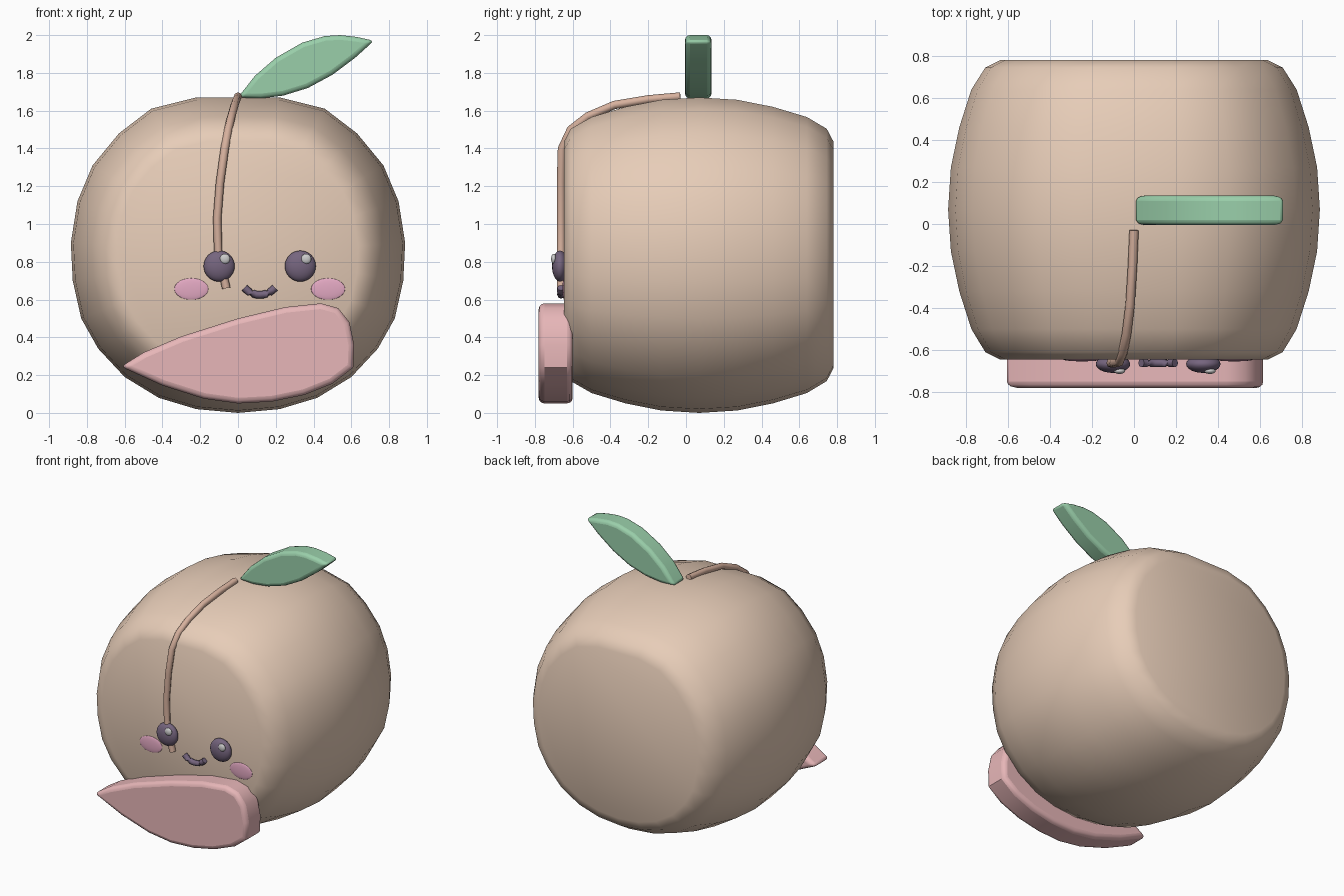
import bpy, bmesh, math
from mathutils import Vector

if "Cube" in bpy.data.objects:
    bpy.data.objects.remove(bpy.data.objects["Cube"])


def material(name, rgb):
    m = bpy.data.materials.new(name)
    m.diffuse_color = (*rgb, 1)
    m.use_nodes = True
    m.node_tree.nodes["Principled BSDF"].inputs["Base Color"].default_value = m.diffuse_color
    return m


SKIN = material("peach_skin", (0.80, 0.61, 0.48))
STEM = material("seam_brown", (0.68, 0.44, 0.34))
GREEN = material("leaf_green", (0.32, 0.62, 0.40))
PINK = material("petal_pink", (0.80, 0.47, 0.48))
BLUSH = material("blush_pink", (0.78, 0.40, 0.55))
DARK = material("dark_purple", (0.18, 0.13, 0.21))
WHITE = material("eye_glint", (0.8, 0.8, 0.8))


def finish(obj, mat, angle=40):
    obj.data.materials.append(mat)
    bpy.ops.object.select_all(action='DESELECT')
    obj.select_set(True)
    bpy.context.view_layer.objects.active = obj
    bpy.ops.object.shade_smooth_by_angle(angle=math.radians(angle))
    return obj


def loft(name, rings, mat, angle=40):
    """Skin consecutive point rings and close both ends."""
    bm = bmesh.new()
    loops = [[bm.verts.new(p) for p in ring] for ring in rings]
    n = len(loops[0])
    for a, b in zip(loops, loops[1:]):
        for i in range(n):
            j = (i + 1) % n
            bm.faces.new((a[i], a[j], b[j], b[i]))
    bm.faces.new(loops[0][::-1])
    bm.faces.new(loops[-1])
    bmesh.ops.recalc_face_normals(bm, faces=bm.faces)
    mesh = bpy.data.meshes.new(name)
    bm.to_mesh(mesh)
    bm.free()
    obj = bpy.data.objects.new(name, mesh)
    bpy.context.collection.objects.link(obj)
    return finish(obj, mat, angle)


def slab(name, outline, y0, y1, bevel, mat):
    """Outline in x/z extruded along y with softened rims."""
    obj = loft(name, [[(x, y, z) for x, z in outline] for y in (y0, y1)], mat)
    mod = obj.modifiers.new("soft_rim", 'BEVEL')
    mod.width = bevel
    mod.segments = 3
    mod.limit_method = 'ANGLE'
    mod.angle_limit = math.radians(50)
    return obj


def tube(name, points, radius, mat, sides=8):
    pts = [Vector(p) for p in points]
    rings = []
    for i, p in enumerate(pts):
        t = (pts[min(i + 1, len(pts) - 1)] - pts[max(i - 1, 0)]).normalized()
        u = t.cross(Vector((1, 0, 0)) if abs(t.x) < 0.9 else Vector((0, 1, 0))).normalized()
        v = t.cross(u)
        rings.append([p + radius * (math.cos(a) * u + math.sin(a) * v)
                      for a in (k * math.tau / sides for k in range(sides))])
    return loft(name, rings, mat, 50)


def ellipsoid(name, loc, scale, mat):
    bpy.ops.mesh.primitive_uv_sphere_add(segments=24, ring_count=16, location=loc)
    obj = bpy.context.object
    obj.name = name
    obj.scale = scale
    return finish(obj, mat, 60)


# Round body: one mirrored outline scaled along the depth
half = [(0.22, 1.67), (0.46, 1.61), (0.63, 1.48), (0.77, 1.31), (0.85, 1.12),
        (0.885, 0.90), (0.875, 0.70), (0.83, 0.50), (0.74, 0.34), (0.60, 0.19),
        (0.42, 0.08), (0.22, 0.02)]
outline = half + [(0, 0)] + [(-x, z) for x, z in reversed(half)]
profile = [(-0.645, 0.72), (-0.61, 0.80), (-0.50, 0.875), (-0.32, 0.94), (-0.13, 0.985),
           (0.07, 1.0), (0.27, 0.985), (0.46, 0.94), (0.64, 0.875), (0.745, 0.80), (0.78, 0.72)]
loft("body", [[(x * s, y, 0.84 + (z - 0.84) * s) for x, z in outline] for y, s in profile], SKIN, 50)

# Leaf on top
slab("leaf", [(0, 1.67), (0.09, 1.785), (0.20, 1.88), (0.34, 1.96), (0.46, 1.995), (0.54, 2.0),
              (0.63, 1.99), (0.72, 1.97), (0.62, 1.88), (0.50, 1.79), (0.37, 1.72),
              (0.24, 1.68), (0.12, 1.665)], -0.005, 0.135, 0.025, GREEN)

# Pink petal below the face
slab("front_petal", [(-0.62, 0.245), (-0.50, 0.32), (-0.30, 0.405), (0, 0.50), (0.25, 0.56),
                     (0.44, 0.58), (0.53, 0.555), (0.59, 0.48), (0.615, 0.36), (0.61, 0.24),
                     (0.50, 0.155), (0.35, 0.095), (0.18, 0.06), (0, 0.05), (-0.18, 0.075),
                     (-0.40, 0.145)], -0.78, -0.60, 0.03, PINK)

# Seam running from the leaf down the face
tube("seam", [(0, -0.03, 1.675), (-0.007, -0.2, 1.66), (-0.018, -0.38, 1.63), (-0.035, -0.52, 1.57),
              (-0.052, -0.61, 1.50), (-0.07, -0.657, 1.40), (-0.095, -0.662, 1.22),
              (-0.11, -0.662, 1.03), (-0.105, -0.662, 0.85), (-0.062, -0.662, 0.66)], 0.022, STEM)

# Face features, mirrored about the face centre
FACE_X = 0.115
for side, label in ((-1, "left"), (1, "right")):
    eye_x = FACE_X + side * 0.215
    ellipsoid(label + "_eye", (eye_x, -0.667, 0.777), (0.082, 0.042, 0.082), DARK)
    ellipsoid(label + "_eye_glint", (eye_x + 0.031, -0.70, 0.815), (0.027, 0.014, 0.027), WHITE)
    ellipsoid(label + "_cheek", (FACE_X + side * 0.362, -0.645, 0.656), (0.09, 0.009, 0.057), BLUSH)

# Smile
tube("mouth", [(FACE_X + 0.105 * math.sin(a), -0.662, 0.73 - 0.105 * math.cos(a))
               for a in (math.radians(-50 + 10 * k) for k in range(11))], 0.02, DARK)
